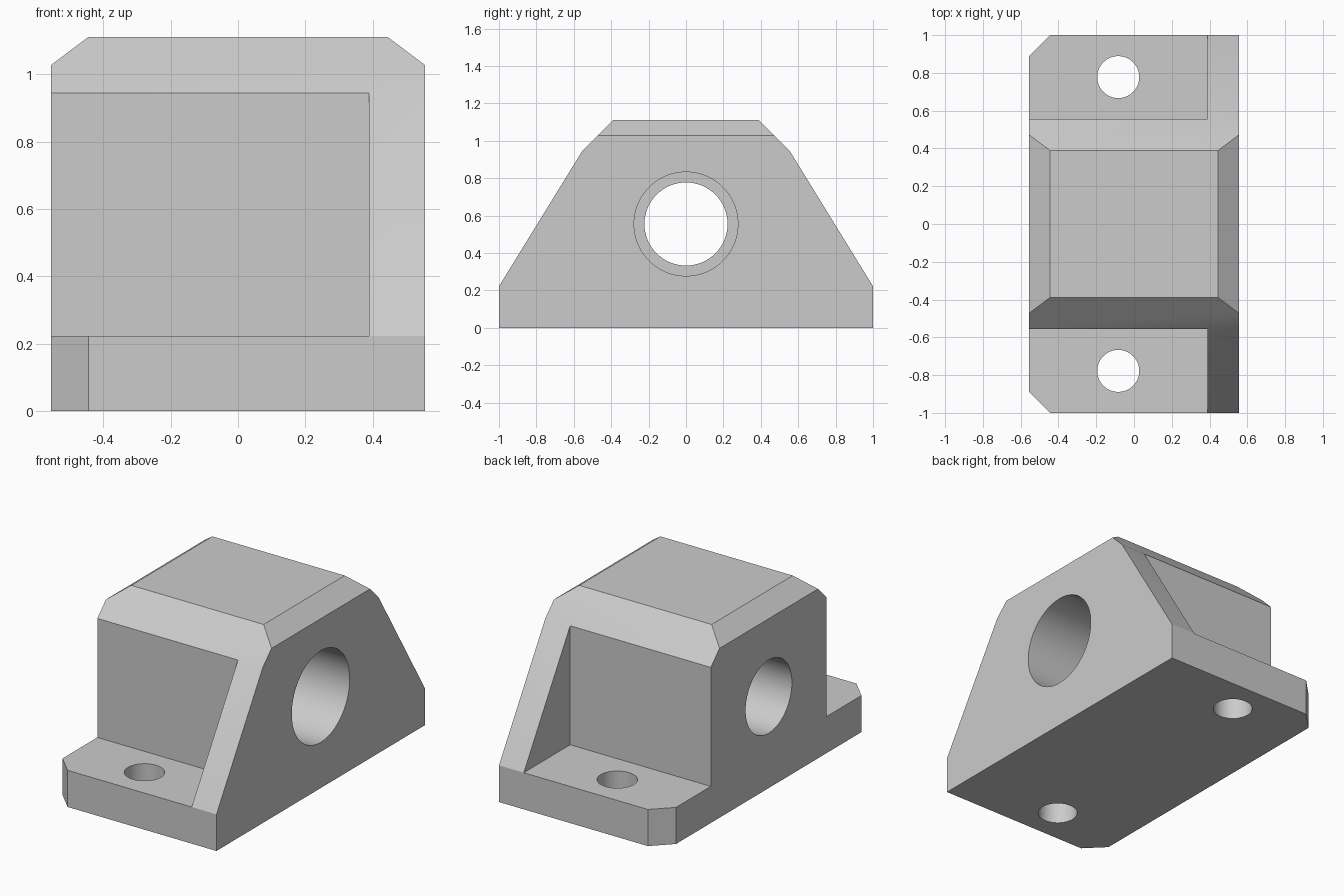
import bpy, bmesh, math
from mathutils import Matrix, Vector

cube = bpy.data.objects.get("Cube")
if cube:
    bpy.data.objects.remove(cube, do_unlink=True)

U = 1 / 18  # one design unit

grey = bpy.data.materials.new("plain grey")
grey.use_nodes = True
colour = (0.6, 0.6, 0.6, 1)
grey.diffuse_color = colour
grey.node_tree.nodes["Principled BSDF"].inputs["Base Color"].default_value = colour


def add_object(name, bm):
    bmesh.ops.scale(bm, vec=(U, U, U), verts=bm.verts)
    bmesh.ops.recalc_face_normals(bm, faces=bm.faces)
    mesh = bpy.data.meshes.new(name)
    bm.to_mesh(mesh)
    bm.free()
    mesh.materials.append(grey)
    obj = bpy.data.objects.new(name, mesh)
    bpy.context.collection.objects.link(obj)
    return obj


def slice_off(bm, point, normal):
    """Cut away everything beyond a plane and cap the cut."""
    geom = bm.verts[:] + bm.edges[:] + bm.faces[:]
    cut = bmesh.ops.bisect_plane(bm, geom=geom, plane_co=point,
                                 plane_no=Vector(normal).normalized(), clear_outer=True)
    edges = [e for e in cut["geom_cut"] if isinstance(e, bmesh.types.BMEdge)]
    bmesh.ops.contextual_create(bm, geom=edges)


def box_cutter(name, low, high):
    bm = bmesh.new()
    low, high = Vector(low), Vector(high)
    bmesh.ops.create_cube(bm, size=1)
    bmesh.ops.scale(bm, vec=high - low, verts=bm.verts)
    bmesh.ops.translate(bm, vec=(low + high) / 2, verts=bm.verts)
    return add_object(name, bm)


def round_cutter(name, radius, centre, length, axis):
    bm = bmesh.new()
    turn = Matrix.Rotation(math.pi / 2, 4, "Y") if axis == "X" else Matrix()
    bmesh.ops.create_cone(bm, cap_ends=True, segments=64, radius1=radius,
                          radius2=radius, depth=length,
                          matrix=Matrix.Translation(centre) @ turn)
    return add_object(name, bm)


# Bracket side profile, drawn for one half and mirrored, extruded along x
half = [(18, 0), (18, 4), (10, 17), (7, 20)]
profile = half + [(-y, z) for y, z in reversed(half)]
bm = bmesh.new()
face = bm.faces.new([bm.verts.new((-10, y, z)) for y, z in profile])
side = bmesh.ops.extrude_face_region(bm, geom=[face])
bmesh.ops.translate(bm, vec=(20, 0, 0),
                    verts=[v for v in side["geom"] if isinstance(v, bmesh.types.BMVert)])
bmesh.ops.recalc_face_normals(bm, faces=bm.faces)

# Sloped top ends and clipped foot corners
for s in (-1, 1):
    slice_off(bm, (s * 8, 0, 20), (s * 1.5, 0, 2))
    slice_off(bm, (-10, s * 16, 0), (-1, s, 0))
bracket = add_object("bearing_bracket", bm)

# Pockets over the feet, bolt holes, and stepped bore
cutters = []
for s, end in ((-1, "front"), (1, "back")):
    ys = sorted((s * 10, s * 20))
    cutters.append(box_cutter(end + "_pocket_cutter", (-12, ys[0], 4), (7, ys[1], 24)))
    cutters.append(round_cutter(end + "_bolt_hole_cutter", 2, (-1.5, s * 14, 2), 8, "Z"))
cutters.append(round_cutter("bore_cutter", 4, (0, 0, 10), 24, "X"))
cutters.append(round_cutter("counterbore_cutter", 5, (6, 0, 10), 14, "X"))

for cutter in cutters:
    cutter.hide_render = True
    mod = bracket.modifiers.new(cutter.name, "BOOLEAN")
    mod.operation = "DIFFERENCE"
    mod.solver = "EXACT"
    mod.object = cutter

# Bake the cuts and drop the cutters
graph = bpy.context.evaluated_depsgraph_get()
bracket.data = bpy.data.meshes.new_from_object(bracket.evaluated_get(graph))
bracket.modifiers.clear()
for cutter in cutters:
    bpy.data.objects.remove(cutter, do_unlink=True)

# Smooth bores, crisp edges
bpy.ops.object.select_all(action="DESELECT")
bracket.select_set(True)
bpy.context.view_layer.objects.active = bracket
bpy.ops.object.shade_smooth_by_angle(angle=math.radians(30))
